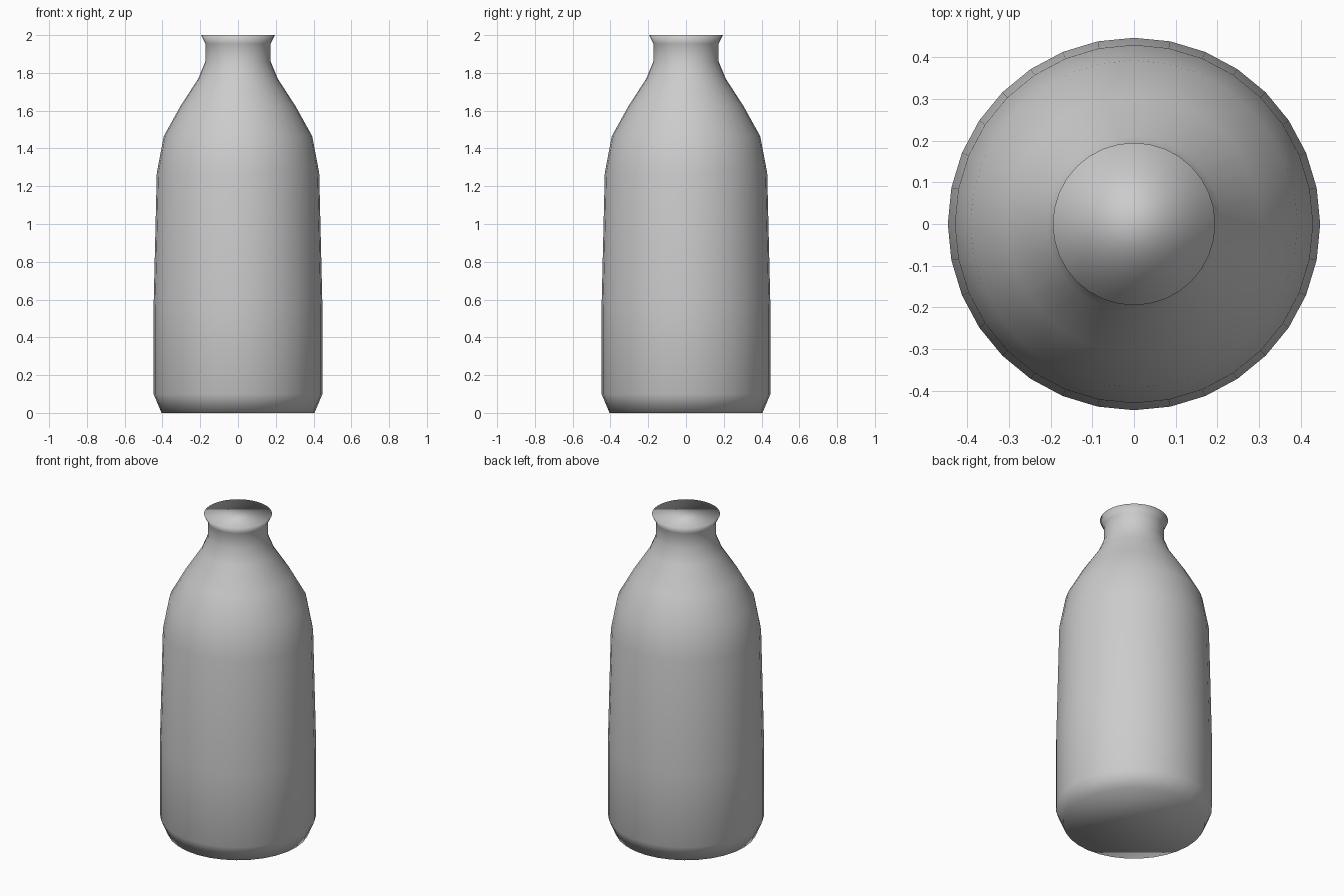
import bpy, bmesh, math

if "Cube" in bpy.data.objects:
    bpy.data.objects.remove(bpy.data.objects["Cube"])

SIDES = 32
# bottle outline: (radius, height)
PROFILE = [(0.405, 0.0), (0.447, 0.10), (0.447, 0.56), (0.43, 1.27), (0.393, 1.465),
           (0.307, 1.62), (0.21, 1.77), (0.173, 1.86), (0.173, 1.955), (0.195, 2.0)]

bm = bmesh.new()
rings = []
for r, z in PROFILE:
    rings.append([bm.verts.new((r * math.cos(2 * math.pi * i / SIDES),
                                r * math.sin(2 * math.pi * i / SIDES), z))
                  for i in range(SIDES)])

# side walls
for low, high in zip(rings, rings[1:]):
    for i in range(SIDES):
        j = (i + 1) % SIDES
        bm.faces.new((low[i], low[j], high[j], high[i]))

# closed base and closed mouth
bm.faces.new(rings[0][::-1])
bm.faces.new(rings[-1])

# smooth all over, including the caps
for f in bm.faces:
    f.smooth = True

mesh = bpy.data.meshes.new("bottle")
bm.to_mesh(mesh)
bm.free()
bottle = bpy.data.objects.new("bottle", mesh)
bpy.context.collection.objects.link(bottle)
